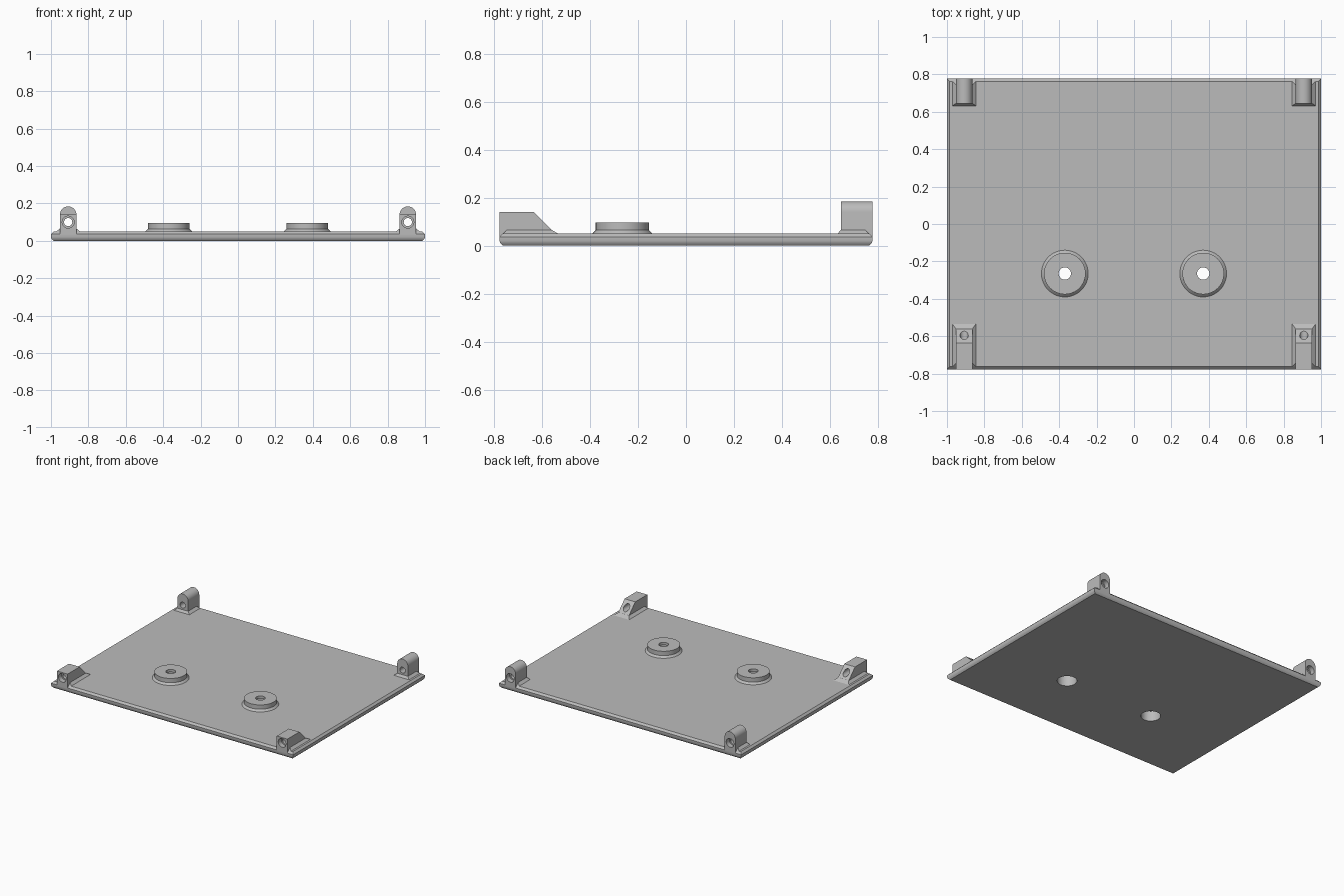
import bpy, bmesh
from math import sin, cos, pi

cube = bpy.data.objects.get("Cube")
if cube:
    bpy.data.objects.remove(cube)

grey = bpy.data.materials.new("plain_grey")
grey.use_nodes = True
grey.diffuse_color = (0.5, 0.5, 0.5, 1)
grey.node_tree.nodes["Principled BSDF"].inputs["Base Color"].default_value = (0.5, 0.5, 0.5, 1)


def loft(name, rings, closed=False, smooth=False):
    """Skin a list of equal-length rings; cap the ends or join them in a loop."""
    bm = bmesh.new()
    rows = [[bm.verts.new(p) for p in ring] for ring in rings]
    pairs = list(zip(rows, rows[1:])) + ([(rows[-1], rows[0])] if closed else [])
    for a, b in pairs:
        for i in range(len(a)):
            j = (i + 1) % len(a)
            bm.faces.new((a[i], a[j], b[j], b[i]))
    if not closed:
        bm.faces.new(rows[0])
        bm.faces.new(rows[-1])
    bmesh.ops.recalc_face_normals(bm, faces=bm.faces)
    mesh = bpy.data.meshes.new(name)
    bm.to_mesh(mesh)
    bm.free()
    mesh.materials.append(grey)
    ob = bpy.data.objects.new(name, mesh)
    bpy.context.collection.objects.link(ob)
    if smooth:
        shade(ob)
    return ob


def shade(ob):
    bpy.ops.object.select_all(action="DESELECT")
    ob.select_set(True)
    bpy.context.view_layer.objects.active = ob
    bpy.ops.object.shade_smooth_by_angle(angle=pi / 6)


def circle(x, y, z, r, axis="z", n=48):
    turns = [2 * pi * i / n for i in range(n)]
    if axis == "z":
        return [(x + r * cos(t), y + r * sin(t), z) for t in turns]
    return [(x + r * cos(t), y, z + r * sin(t)) for t in turns]


def rect(x0, x1, y0, y1, z):
    return [(x0, y0, z), (x1, y0, z), (x1, y1, z), (x0, y1, z)]


def cut(ob, cutter):
    cutter.hide_render = True
    mod = ob.modifiers.new("hole", "BOOLEAN")
    mod.operation, mod.solver, mod.object = "DIFFERENCE", "EXACT", cutter
    bpy.context.view_layer.objects.active = ob
    bpy.ops.object.modifier_apply(modifier=mod.name)
    bpy.data.objects.remove(cutter)
    shade(ob)


W, D, TOP = 1.0, 0.777, 0.05
LUG_X, HALF, HOLE_Z = 0.908, 0.044, 0.1
BOSS_X, BOSS_Y, BORE = 0.37, -0.265, 0.067

# Base plate with softened lower edge and chamfered upper edge
edge = [(0, 0.014), (0.01, 0.004), (0.02, 0), (0.036, 0), (TOP, 0.014)]
plate = loft("base_plate", [rect(-W + i, W - i, -D + i, D - i, z) for z, i in edge])

for side, s in (("left", 1), ("right", -1)):
    # Screw boss: flared foot, narrow top hole, wide bore from below
    bx = s * BOSS_X
    cut(plate, loft("bore_cutter", [circle(bx, BOSS_Y, z, BORE) for z in (-0.1, 0.2)]))
    profile = [(BORE, TOP), (0.125, TOP), (0.111, 0.064), (0.111, 0.096),
               (0.033, 0.096), (0.033, 0.076), (BORE, 0.076)]
    loft(side + "_screw_boss", [circle(bx, BOSS_Y, z, r) for r, z in profile],
         closed=True, smooth=True)

    # Front lug: block with a sloping inner end
    cx = s * LUG_X
    outline = [(-D, 0.03), (-D, 0.14), (-0.635, 0.14), (-0.56, 0.065), (-0.56, 0.03)]
    front = loft(side + "_front_lug",
                 [[(cx + h, y, z) for y, z in outline] for h in (-HALF, HALF)])

    # Back lug: upright tab with a round top
    arch = [(cx + HALF, 0.03)]
    arch += [(cx + HALF * cos(pi * i / 16), 0.14 + HALF * sin(pi * i / 16)) for i in range(17)]
    arch += [(cx - HALF, 0.03)]
    back = loft(side + "_back_lug", [[(x, y, z) for x, z in arch] for y in (0.645, D)])

    # Counterbored pin holes, opening to the outside
    for lug, d in ((front, -1), (back, 1)):
        steps = [(0.85, 0.032), (0.74, 0.032), (0.74, 0.022), (0.5, 0.022)]
        cut(lug, loft("pin_cutter",
                      [circle(cx, d * y, HOLE_Z, r, "y", 32) for y, r in steps]))

    # Sloping feet around the lugs
    for place, low, high in (("front", (-0.765, -0.53), (-0.745, -0.56)),
                             ("back", (0.63, 0.765), (0.645, 0.745))):
        wide = HALF + 0.022
        loft(side + "_" + place + "_lug_foot",
             [rect(cx - wide, cx + wide, *low, TOP - 0.002),
              rect(cx - HALF, cx + HALF, *high, 0.066)])
